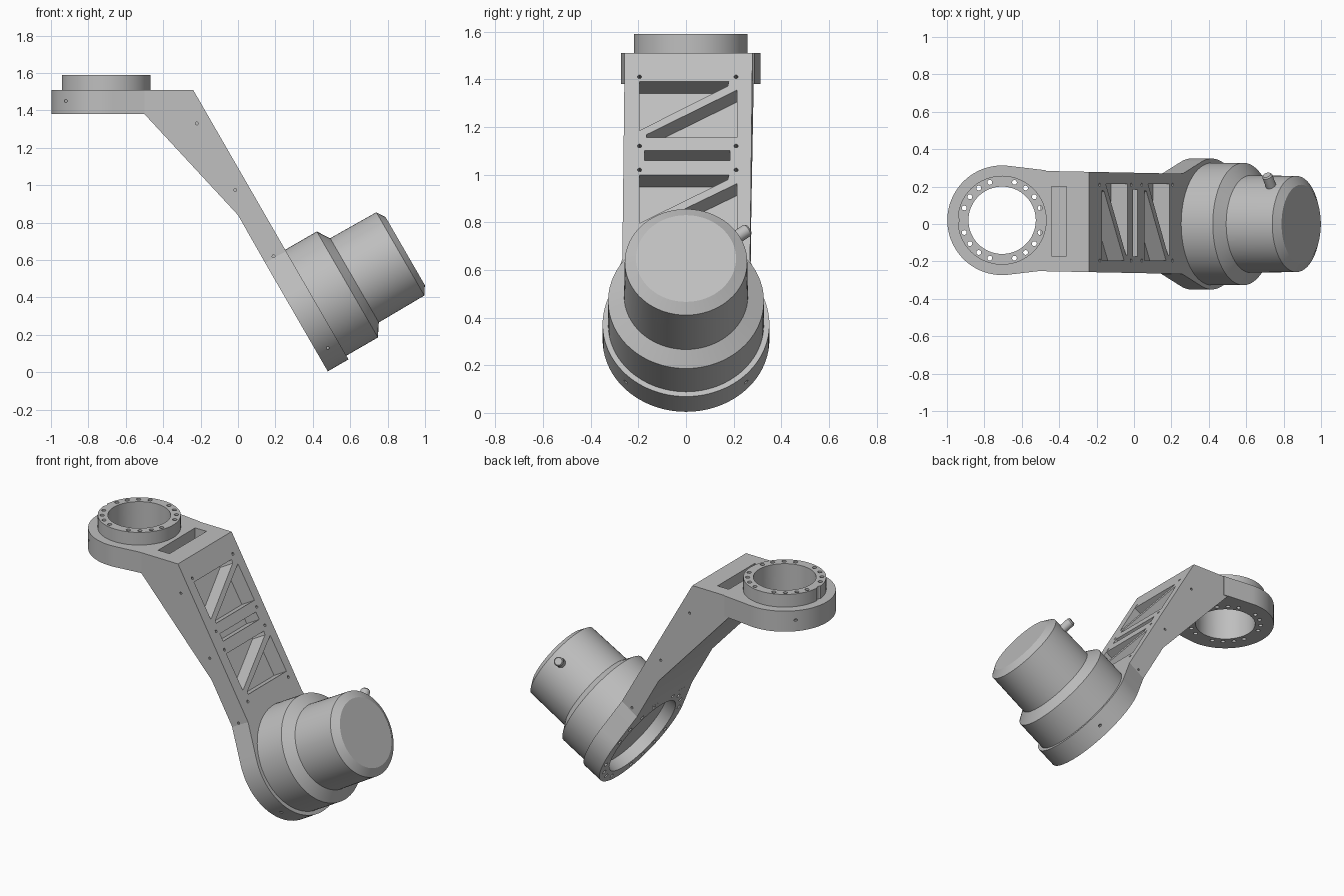
import bpy, bmesh
from math import sin, cos, pi, radians, atan2, acos, hypot, sqrt
from mathutils import Matrix, Vector

if "Cube" in bpy.data.objects:
    bpy.data.objects.remove(bpy.data.objects["Cube"])

grey = bpy.data.materials.new("machined grey")
grey.use_nodes = True
grey.diffuse_color = (0.52, 0.52, 0.52, 1)
grey.node_tree.nodes["Principled BSDF"].inputs["Base Color"].default_value = (0.52, 0.52, 0.52, 1)

# Frames: lower is (across, up the arm, along the motor axis)
LOWER = Matrix(((0, -0.5, 0.866, -0.057), (1, 0, 0, 0), (0, 0.866, 0.5, 0.0987), (0, 0, 0, 1)))
UPPER = Matrix.Translation((-0.705, 0.02, 0))
SIDE = Matrix.Rotation(pi / 2, 4, 'X')


def circle(r, cx=0, cy=0, n=64):
    return [(cx + r * cos(2 * pi * i / n), cy + r * sin(2 * pi * i / n)) for i in range(n)]


def box(x0, x1, y0, y1):
    return [(x0, y0), (x1, y0), (x1, y1), (x0, y1)]


def teardrop(r, neck, w, heading):
    """Disc outline blended by tangents into a neck."""
    gap = atan2(w, neck) + acos(r / hypot(w, neck))
    angles = [gap + (2 * pi - 2 * gap) * i / 56 for i in range(57)]
    pts = [(r * cos(a), r * sin(a)) for a in angles] + [(neck, -w), (neck, w)]
    c, s = cos(heading), sin(heading)
    return [(x * c - y * s, x * s + y * c) for x, y in pts]


def prism(bm, outline, z0, z1, frame):
    rings = [[bm.verts.new(frame @ Vector((x, y, z))) for x, y in outline] for z in (z0, z1)]
    low, high = rings
    faces = [bm.faces.new(low[::-1]), bm.faces.new(high)]
    n = len(low)
    for i in range(n):
        j = (i + 1) % n
        faces.append(bm.faces.new((low[i], low[j], high[j], high[i])))
    bmesh.ops.recalc_face_normals(bm, faces=faces)


def make(name, bm):
    mesh = bpy.data.meshes.new(name)
    bm.to_mesh(mesh)
    bm.free()
    mesh.materials.append(grey)
    ob = bpy.data.objects.new(name, mesh)
    bpy.context.collection.objects.link(ob)
    return ob


def solid(name, prisms):
    bm = bmesh.new()
    for p in prisms:
        prism(bm, *p)
    return make(name, bm)


def finish(ob, cuts=()):
    bpy.ops.object.select_all(action='DESELECT')
    bpy.context.view_layer.objects.active = ob
    ob.select_set(True)
    if cuts:
        cutter = solid("cutter", cuts)
        cutter.hide_render = True
        mod = ob.modifiers.new("cut", 'BOOLEAN')
        mod.operation = 'DIFFERENCE'
        mod.solver = 'EXACT'
        mod.object = cutter
        bpy.ops.object.modifier_apply(modifier=mod.name)
        bpy.data.objects.remove(cutter)
    bpy.ops.object.shade_smooth_by_angle(angle=radians(25))


def lathe(name, profile, frame, n=64):
    """Closed solid turned from (radius, height) points."""
    bm = bmesh.new()
    rings = [[bm.verts.new(frame @ Vector((x, y, z))) for x, y in circle(r, n=n)] for r, z in profile]
    for a, b in zip(rings, rings[1:]):
        for i in range(n):
            j = (i + 1) % n
            bm.faces.new((a[i], a[j], b[j], b[i]))
    bm.faces.new(rings[0][::-1])
    bm.faces.new(rings[-1])
    bmesh.ops.recalc_face_normals(bm, faces=bm.faces[:])
    finish(make(name, bm))


def bolt_ring(r, hole, z0, z1, frame):
    return [(circle(hole, r * cos(a), r * sin(a), 12), z0, z1, frame)
            for a in (radians(18 * k) for k in range(20) if k % 5)]


def side_holes(x, z, y, shift=0):
    return [(circle(0.008, x, z, 8), s * y - shift - 0.02, s * y - shift + 0.02, SIDE) for s in (-1, 1)]


# Angled arm: extruded side profile, drifting slightly sideways
end = LOWER @ Vector((0, 0.3, 0.418)), LOWER @ Vector((0, 0.3, 0.546))
profile = [(-0.5, 1.38), (-0.5, 1.51), (-0.24, 1.51), (end[1].x, end[1].z), (end[0].x, end[0].z), (0, 0.84)]
arm = solid("angled_arm", [(profile, -0.268, 0.268, SIDE)])
for v in arm.data.vertices:
    v.co.y += 0.02 * (0.3 - v.co.x)

# Arm pockets: two braced windows, a cross slot, a top slot and screw holes
top, floor = 0.6, 0.446
cuts = [(box(-0.175, 0.185, 0.794, 0.841), floor, top, LOWER),
        (box(-0.44, -0.36, -0.17, 0.2), 1.42, 1.6, Matrix())]
for high, low in ((1.175, 0.904), (0.722, 0.455)):
    cuts.append(([(-0.195, high), (0.18, high), (0.175, high - 0.022), (-0.195, low + 0.035)], floor, top, LOWER))
    cuts.append(([(0.215, high - 0.04), (0.215, low), (-0.165, low), (-0.165, low + 0.015)], floor, top, LOWER))
for u in (1.199, 0.864, 0.748, 0.42):
    cuts += [(circle(0.009, y, u, 8), 0.52, top, LOWER) for y in (-0.195, 0.21)]
for x, z in ((-0.22, 1.33), (-0.015, 0.975), (0.19, 0.62)):
    cuts += side_holes(x, z, 0.268, 0.02 * (0.3 - x))
finish(arm, cuts)

# Upper mounting plate
plate = solid("upper_plate", [(teardrop(0.293, 0.235, 0.267, 0), 1.38, 1.51, UPPER)])
finish(plate, [(circle(0.18), 1.3, 1.6, UPPER)] + bolt_ring(0.213, 0.013, 1.3, 1.6, UPPER)
       + side_holes(-0.92, 1.45, 0.2, 0.02))

# Raised bearing ring with a locating notch
ring = solid("upper_ring", [(circle(0.238), 1.51, 1.59, UPPER)])
finish(ring, [(circle(0.18), 1.4, 1.7, UPPER), (circle(0.021, -0.25, 0, 16), 1.4, 1.7, UPPER)]
       + bolt_ring(0.213, 0.013, 1.4, 1.7, UPPER))

# Lower motor flange
flange = solid("motor_flange", [(teardrop(0.35, 0.32, 0.266, pi / 2), 0.418, 0.546, LOWER)])
finish(flange, [(circle(0.27), 0.3, 0.7, LOWER)] + bolt_ring(0.31, 0.014, 0.3, 0.5, LOWER)
       + side_holes(0.48, 0.13, 0.255))

# Stepped motor housing
lathe("motor_housing", [(0.268, 0.49), (0.268, 0.546), (0.327, 0.546), (0.327, 0.741), (0.26, 0.785),
                        (0.257, 1.068), (0.21, 1.098)], LOWER)

# Cable stub on the housing side
angle = radians(37)
radial = Vector((cos(angle), sin(angle), 0))
stub = LOWER @ Matrix.Translation((0, 0, 1.0)) @ radial.to_track_quat('Z', 'Y').to_matrix().to_4x4()
lathe("cable_stub", [(0.028, 0.2), (0.028, 0.32), (0.022, 0.328)], stub, 24)
